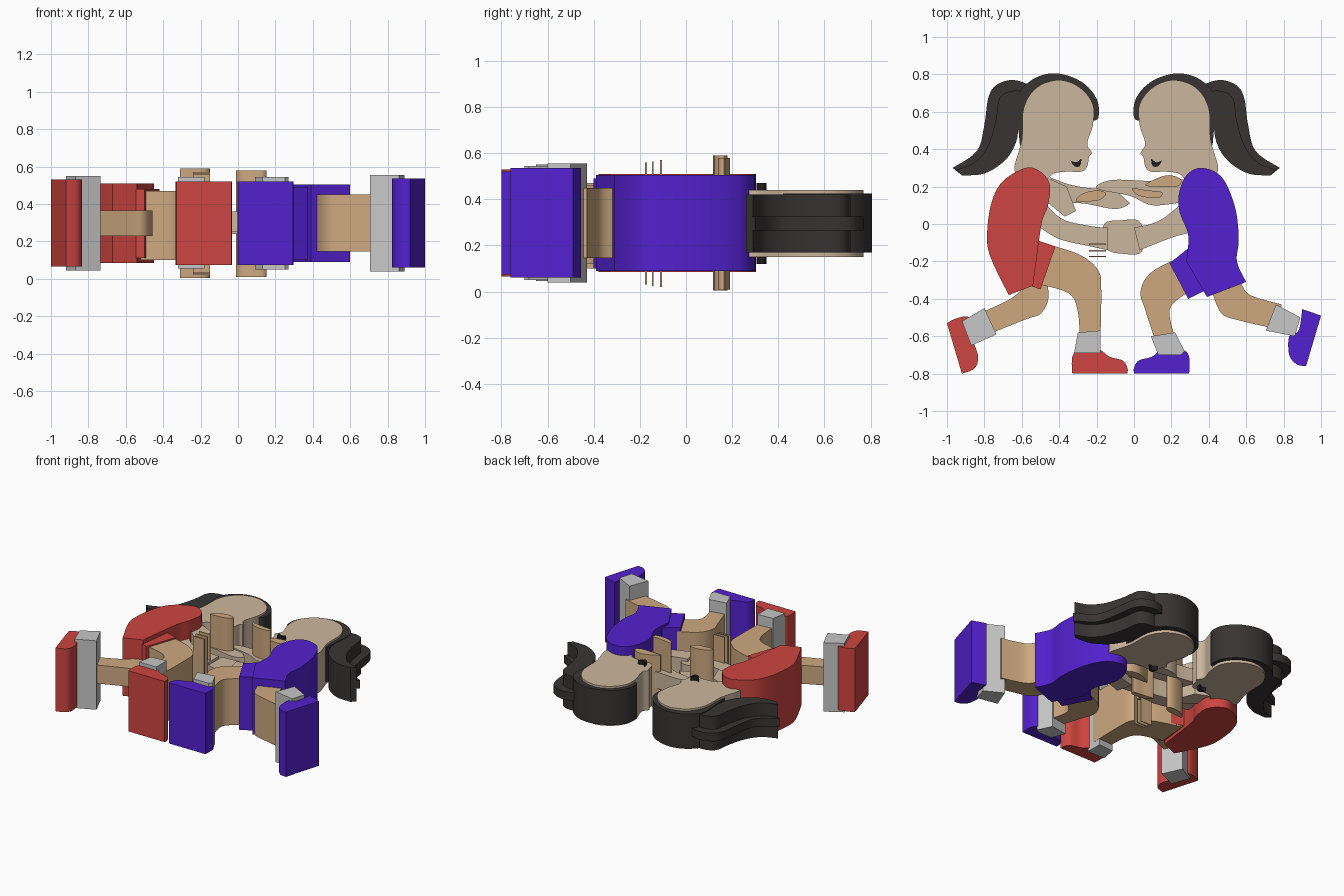
import bpy
import bmesh
from mathutils import Vector

if "Cube" in bpy.data.objects:
    bpy.data.objects.remove(bpy.data.objects["Cube"], do_unlink=True)


def make_material(name, red, green, blue):
    material = bpy.data.materials.new(name)
    material.use_nodes = True
    colour = (red, green, blue, 1)
    material.diffuse_color = colour
    material.node_tree.nodes["Principled BSDF"].inputs["Base Color"].default_value = colour
    return material


scarlet = make_material("scarlet", .62, .06, .052)
violet = make_material("violet", .086, .015, .62)
pale_skin = make_material("pale skin", .6, .47, .34)
tan_skin = make_material("tan skin", .61, .395, .215)
sock_grey = make_material("sock grey", .57, .57, .57)
hair_brown = make_material("dark hair", .04, .034, .034)
mouth_black = make_material("mouth black", .014, .012, .012)


def smooth_outline(points, corners, steps=5):
    """Closed spline through the points, kept sharp at the listed corners."""
    count = len(points)
    outline = []
    for i in range(count):
        start, end = points[i], points[(i + 1) % count]
        before = start if i in corners else points[i - 1]
        after = end if (i + 1) % count in corners else points[(i + 2) % count]
        leave, arrive = (end - before) / 2, (after - start) / 2
        straight = i in corners and (i + 1) % count in corners
        for k in range(1 if straight else steps):
            t = k / steps
            a, b = t * t * (3 - 2 * t), t * (1 - t)
            outline.append(start * (1 - a) + end * a
                           + leave * b * (1 - t) - arrive * b * t)
    return outline


def plate(name, material, bottom, top, points, corners=(), curved=True, flip=None):
    """Upright slab from an outline in hundredths; flip mirrors x to flip - x."""
    points = [Vector(p) / 100 for p in points]
    if flip is not None:
        points = [Vector((flip / 100 - p.x, p.y)) for p in points]
    if curved:
        points = smooth_outline(points, corners)
    bm = bmesh.new()
    base = bm.faces.new([bm.verts.new((p.x, p.y, bottom)) for p in points])
    sides = bmesh.ops.extrude_face_region(bm, geom=[base], use_keep_orig=True)
    risen = [v for v in sides["geom"] if isinstance(v, bmesh.types.BMVert)]
    bmesh.ops.translate(bm, verts=risen, vec=(0, 0, top - bottom))
    bmesh.ops.recalc_face_normals(bm, faces=bm.faces)
    mesh = bpy.data.meshes.new(name)
    bm.to_mesh(mesh)
    bm.free()
    mesh.materials.append(material)
    part = bpy.data.objects.new(name, mesh)
    bpy.context.collection.objects.link(part)
    if curved:
        bpy.ops.object.select_all(action="DESELECT")
        part.select_set(True)
        bpy.context.view_layer.objects.active = part
        bpy.ops.object.shade_smooth_by_angle(angle=.6)
    return part


# Head, hair, ponytail, mouth and standing shoe shared by both figures
head = [(-40, 77), (-52, 73), (-59, 62), (-60, 45), (-64, 29), (-58, 24), (-46, 24), (-43, 27),
        (-36, 28), (-28, 28), (-25, 31), (-24, 36), (-22.5, 38), (-25, 43), (-22, 53),
        (-22, 64), (-29, 73)]
hair = [(-23, 55), (-19, 57), (-20, 67), (-28, 76), (-41, 80.5), (-53, 78), (-62, 69),
        (-62, 55), (-61, 42), (-59, 43), (-59, 60), (-53, 71), (-41, 76), (-29, 72), (-23, 64)]
tail = [(-56, 74), (-65, 77), (-74, 74), (-78, 67), (-80, 53), (-84, 39), (-97, 30),
        (-92, 26), (-80, 27), (-69, 34), (-63, 44), (-61, 58), (-58, 70)]
inner_tail = [(-58, 71), (-66, 71), (-72, 67), (-74, 55), (-78, 42), (-85, 33), (-95, 29),
              (-92, 26), (-80, 27), (-69, 34), (-63, 44), (-61, 58)]
mouth = [(-34, 34), (-31, 33), (-28, 35), (-29, 31), (-32, 31)]
shoe = [(-33, -80), (-33, -71), (-29, -67), (-19, -67), (-13, -71), (-6, -73),
        (-3.5, -77), (-3.5, -80)]

for side, cloth, head_flip, shoe_flip in (("right", scarlet, None, None),
                                          ("left", violet, -19, -3.5)):
    plate(side + "_head", pale_skin, .15, .44, head, (5, 6), flip=head_flip)
    plate(side + "_hair", hair_brown, .17, .425, hair, (0, 8, 9), flip=head_flip)
    plate(side + "_ponytail_ridge", hair_brown, .265, .325, tail, (6, 7), flip=head_flip)
    plate(side + "_ponytail", hair_brown, .17, .42, inner_tail, (0, 6, 7), flip=head_flip)
    plate(side + "_mouth", mouth_black, .12, .47, mouth, (0, 2), flip=head_flip)
    plate(side + "_standing_shoe", cloth, .075, .52, shoe, (0, 7), flip=shoe_flip)

# Clothes
plate("right_torso", scarlet, .085, .51,
      [(-58, 30), (-50, 28), (-45, 21), (-46, 10), (-49, 2), (-51, -10), (-54, -33),
       (-67, -38), (-77, -17), (-78.5, -4), (-76, 12), (-70, 23)], (5, 6, 7))
plate("right_shorts", scarlet, .11, .48,
      [(-51, -9), (-42, -12), (-50, -35), (-58, -32)], curved=False)
plate("left_torso", violet, .09, .505,
      [(36, 30), (28, 26), (24, 16), (24.5, 6), (29, -6), (28, -20), (39, -39),
       (60, -31), (55, -20), (56, -8), (54, 9), (47, 25)], (5, 6, 7))
plate("left_shorts", violet, .1, .49,
      [(29, -13), (19, -21), (29, -40), (39, -35)], curved=False)

# Legs
plate("right_standing_leg", tan_skin, .1, .47,
      [(-50, -10), (-42, -12), (-28, -17), (-19, -25), (-17.5, -36), (-18, -64), (-29, -64),
       (-30, -47), (-35, -37), (-52, -32)], (0, 5, 6, 9))
plate("right_raised_leg", tan_skin, .23, .365,
      [(-46, -33), (-46, -41), (-50, -48), (-58, -51), (-78, -59), (-83, -48),
       (-66, -40), (-58, -33)], (0, 4, 5, 7))
plate("left_standing_leg", tan_skin, .12, .46,
      [(24, -18), (9, -26), (3.5, -36), (6, -46), (12, -64), (23, -64), (19, -46),
       (28, -37)], (0, 4, 5, 7))
plate("left_raised_leg", tan_skin, .145, .45,
      [(42, -37), (47, -48), (58, -52), (76, -56), (79, -43), (62, -38), (57, -31)],
      (0, 3, 4, 6))

# Socks and raised shoes
plate("right_standing_sock", sock_grey, .055, .545,
      [(-30, -58), (-18, -57), (-18, -69), (-32, -69)], curved=False)
plate("right_raised_sock", sock_grey, .045, .55,
      [(-80, -45), (-73.5, -59), (-87, -65), (-92, -52)], curved=False)
plate("left_standing_sock", sock_grey, .05, .545,
      [(9, -60), (22, -58), (27, -68), (25, -70), (13, -70)], curved=False)
plate("left_raised_sock", sock_grey, .04, .555,
      [(76, -43), (89, -50), (86, -60), (70.5, -57)], curved=False)
plate("right_raised_shoe", scarlet, .065, .53,
      [(-100, -53), (-95, -50.5), (-88, -50), (-87, -60), (-83.5, -70), (-85, -77),
       (-92, -80)], (0, 6))
plate("left_raised_shoe", violet, .06, .535,
      [(90, -45.5), (100, -49), (92, -76), (87, -75), (83, -70), (83, -60), (88, -57)],
      (0, 1, 2))

# Arms reaching across the middle
plate("right_lower_arm", pale_skin, .2, .38,
      [(-50, 14), (-39, 3), (-24, -1), (-14, -2), (-14, -14), (-23, -12), (-40, -8),
       (-53, 0)], (0, 3, 4, 7))
plate("left_lower_arm", pale_skin, .2, .38,
      [(29, 14), (14, 2), (0, -2), (3, -14), (21, -7), (33, -4)], (0, 2, 3, 5))
plate("left_lower_hand", pale_skin, .25, .36,
      [(-16, 0), (-6, 2), (2, 2), (5, -4), (4, -15), (-5, -16), (-15, -13)])
plate("right_upper_arm", pale_skin, .17, .42,
      [(-47, 25), (-36, 20), (-31, 7), (-37, 4), (-48, 13)], curved=False)
plate("right_forearm", pale_skin, .25, .35,
      [(-45, 25), (-34, 21), (-22, 19), (-12, 19), (-2, 11), (-10, 8), (-27, 11),
       (-38, 11)], (0, 4, 7))
plate("left_forearm", pale_skin, .24, .36,
      [(28, 24), (10, 23), (-12, 23.5), (-20, 19), (-2, 15), (10, 10), (28, 12)], (0, 6))

# Hands and gripping fingers
plate("right_upper_hand", tan_skin, .005, .59,
      [(-31, 12), (-28, 16), (-20, 18), (-15, 16.5), (-18, 13), (-25, 12)])
plate("left_upper_hand", tan_skin, .01, .58,
      [(-1, 19), (7, 18), (15, 17), (13, 14), (3, 15)])
plate("left_upper_thumb", tan_skin, .1, .48,
      [(6, 21), (17, 26), (25, 24), (23, 20), (12, 20)])
for number, y in enumerate((-10.5, -14, -17)):
    plate("finger_" + "abc"[number], tan_skin, .02 + number * .005, .57 - number * .005,
          [(-24, y), (-15, y), (-15, y - .7), (-24, y - .7)], curved=False)
